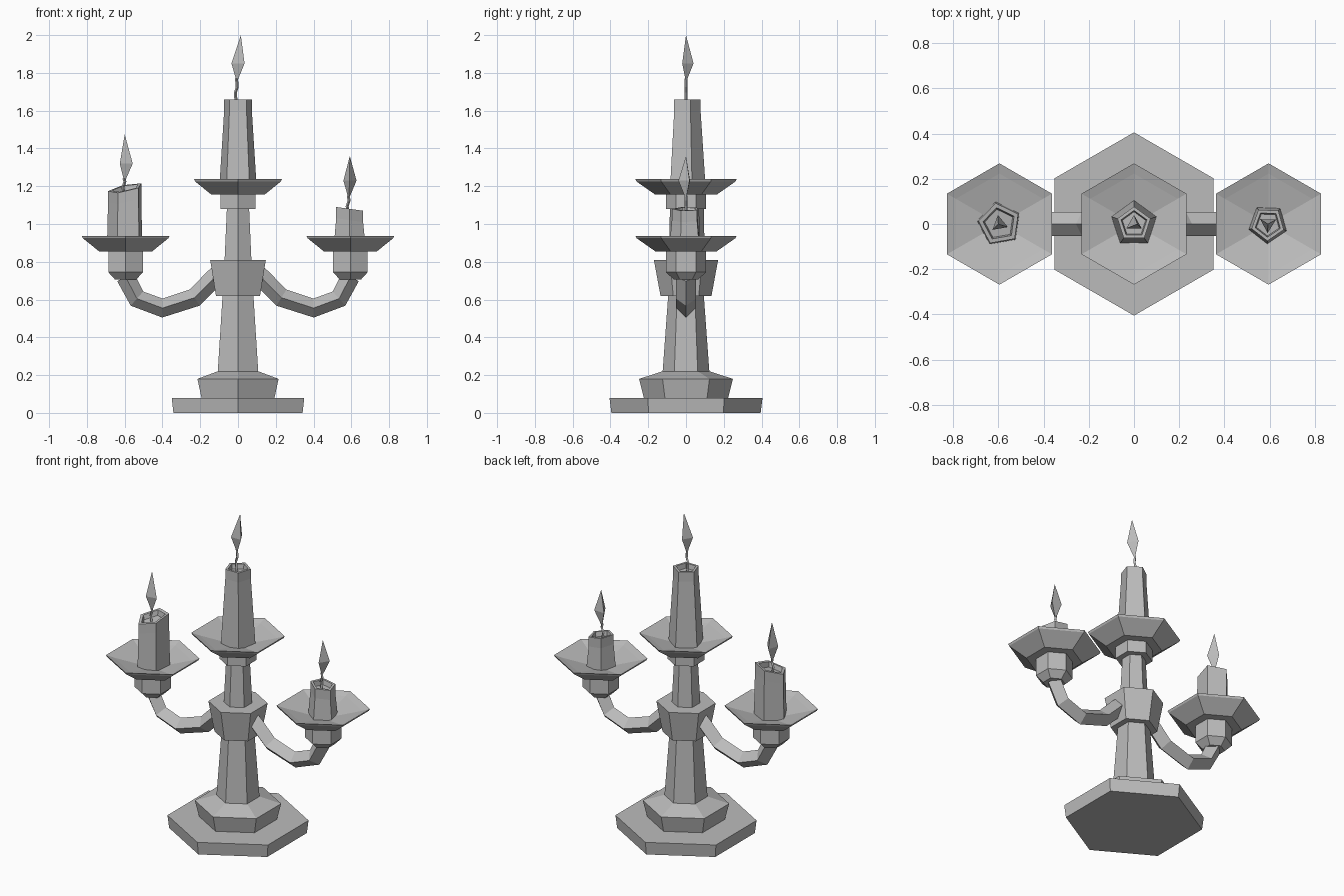
import bpy, bmesh
from math import cos, sin, radians, pi
from mathutils import Vector

cube = bpy.data.objects.get("Cube")
if cube:
    bpy.data.objects.remove(cube)

grey = bpy.data.materials.new("plain grey")
grey.use_nodes = True
colour = (0.5, 0.5, 0.5, 1)
grey.diffuse_color = colour
grey.node_tree.nodes["Principled BSDF"].inputs["Base Color"].default_value = colour


def skin(name, rings):
    """Bridge equal rings of points into a closed flat-shaded solid."""
    bm = bmesh.new()
    loops = [[bm.verts.new(p) for p in ring] for ring in rings]
    n = len(loops[0])
    for a, b in zip(loops, loops[1:]):
        for i in range(n):
            j = (i + 1) % n
            bm.faces.new((a[i], a[j], b[j], b[i]))
    bm.faces.new(loops[0][::-1])
    bm.faces.new(loops[-1])
    bmesh.ops.remove_doubles(bm, verts=bm.verts, dist=0.0005)
    bmesh.ops.recalc_face_normals(bm, faces=bm.faces)
    mesh = bpy.data.meshes.new(name)
    bm.to_mesh(mesh)
    bm.free()
    mesh.materials.append(grey)
    obj = bpy.data.objects.new(name, mesh)
    bpy.context.collection.objects.link(obj)
    return obj


def ring(r, z, sides, turn=90, x=0, y=0, tilt=(0, 0)):
    points = []
    for i in range(sides):
        a = radians(turn) + 2 * pi * i / sides
        dx, dy = r * cos(a), r * sin(a)
        points.append(Vector((x + dx, y + dy, z + tilt[0] * dx + tilt[1] * dy)))
    return points


def turned(name, profile, x=0, z=0):
    return skin(name, [ring(r, z + h, 6, x=x) for r, h in profile])


# Stepped foot and central column
turned("foot_slab", [(0.395, 0), (0.405, 0.08)])
turned("foot_step", [(0.222, 0.075), (0.248, 0.18), (0.125, 0.22)])
turned("column", [(0.125, 0.2), (0.085, 0.75), (0.067, 1.1)])
turned("column_collar", [(0.135, 0.62), (0.17, 0.81)])
turned("column_neck", [(0.106, 1.08), (0.106, 1.16)])

# Drip dishes, hexagonal bowls with a bevelled rim
dish = [(0.1, 0), (0.162, 0), (0.262, 0.07), (0.268, 0.082), (0.223, 0.068), (0, 0.012)]
turned("centre_dish", dish, z=1.155)

# Side arms with their cups and dishes
path = [(0.07, 0.765), (0.13, 0.71), (0.23, 0.61), (0.4, 0.555), (0.535, 0.605), (0.595, 0.72)]
for side, s in (("left", 1), ("right", -1)):
    rings = []
    for i, (px, pz) in enumerate(path):
        here = Vector((px, pz))
        before = Vector(path[max(i - 1, 0)])
        after = Vector(path[min(i + 1, len(path) - 1)])
        along = ((here - before).normalized() + (after - here).normalized()).normalized()
        ux, uz = -along.y * 0.05, along.x * 0.05
        rings.append([(s * (px + k * ux), y, pz + k * uz)
                      for k, y in ((1, 0), (0, 0.053), (-1, 0), (0, -0.053))])
    skin(side + "_arm", rings)
    cup = [(0.064, 0.705), (0.106, 0.745), (0.106, 0.86)]
    turned(side + "_cup", cup, x=s * 0.595)
    turned(side + "_dish", dish, x=s * 0.595, z=0.855)


# Candles: five-sided wax with a hollow top, a bent wick and a three-sided flame
def candle(name, x, base, top, r0, r1, turn, tilt, wick_base, flame_base, tip, lean):
    wax = [ring(r0, base, 5, turn, x),
           ring(r1, top - 0.06, 5, turn, x, tilt=tilt),
           ring(r1, top, 5, turn, x, tilt=tilt),
           ring(r1 * 0.78, top, 5, turn, x, tilt=tilt),
           ring(r1 * 0.7, top - 0.03, 5, turn, x, tilt=tilt)]
    skin(name + "_candle", wax)
    mid = (wick_base + flame_base) / 2
    wick = [(-0.008, wick_base - 0.04), (-0.014, mid - 0.01),
            (-0.004, mid + 0.02), (-0.008, flame_base + 0.02)]
    skin(name + "_wick", [ring(0.008, z, 4, x=x + dx) for dx, z in wick])
    skin(name + "_flame", [ring(0, flame_base, 3, turn, x - 0.006),
                           ring(0.04, flame_base + 0.1, 3, turn, x),
                           ring(0, tip, 3, turn, x + lean)])


candle("centre", 0, 1.165, 1.66, 0.106, 0.077, 90, (0, 0), 1.66, 1.75, 2.0, 0.015)
candle("left", 0.592, 0.865, 1.08, 0.09, 0.075, 268, (-0.14, 0), 1.08, 1.13, 1.36, 0)
candle("right", -0.595, 0.865, 1.19, 0.1, 0.094, 100, (0.2, 0.2), 1.19, 1.22, 1.475, -0.005)
